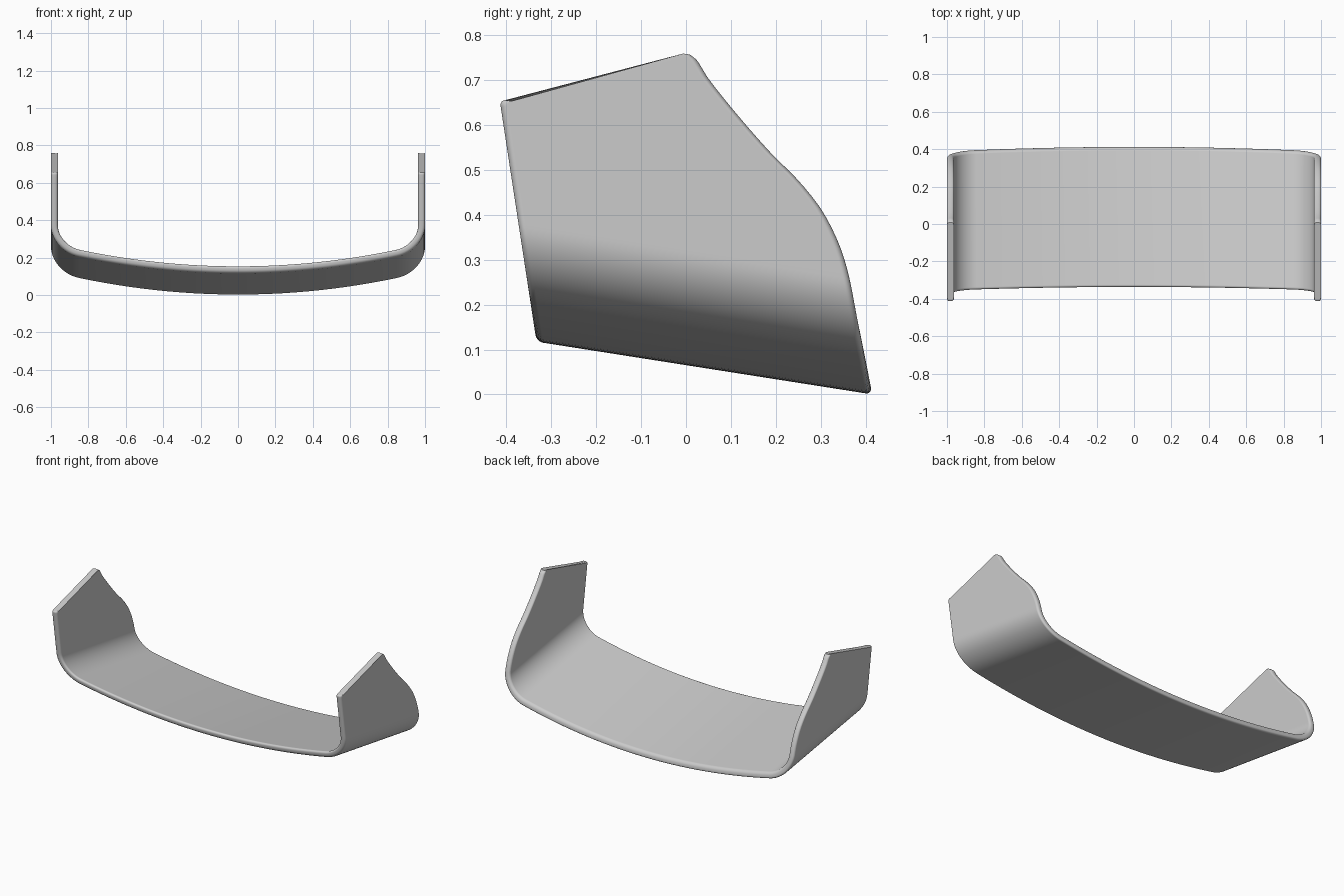
import bpy, bmesh, math
from mathutils import Vector
from mathutils.geometry import interpolate_bezier

if "Cube" in bpy.data.objects:
    bpy.data.objects.remove(bpy.data.objects["Cube"])

SLOPE = 0.157        # drop of the band from front to back
BACK_Y = 0.415
THICK = 0.037
ROUND = 0.015        # rounding of the front and back rims
WALL_H = 0.25        # height where the corner becomes a straight wall
FRONT_TOP, BACK_TOP = 0.527, 0.693

# Back rim of the side walls: (height above the sloped base, y)
BACK = [(0, BACK_Y), (0.15, 0.384), (0.29, 0.353), (0.383, 0.309), (0.448, 0.253),
        (0.504, 0.187), (0.581, 0.109), (0.647, 0.049), (0.683, 0.024), (BACK_TOP, 0.009)]


def tangent(i):
    a, b = BACK[max(i - 1, 0)], BACK[min(i + 1, len(BACK) - 1)]
    return (b[1] - a[1]) / (b[0] - a[0])


def back_y(h):
    """Smooth curve through the rim points."""
    i = 0
    while i < len(BACK) - 2 and h > BACK[i + 1][0]:
        i += 1
    (h0, y0), (h1, y1) = BACK[i], BACK[i + 1]
    w = h1 - h0
    t = (h - h0) / w
    s = 1 - t
    return (y0 * (1 + 2 * t) * s * s + tangent(i) * w * t * s * s
            + y1 * t * t * (3 - 2 * t) - tangent(i + 1) * w * t * t * s)


def front_y(h):
    return -0.333 - 0.156 * h


# Right half of the U section: (x, front height, back height, normal, corner inset)
half = []
for i in range(19):                                   # shallow curved floor
    x = 0.85 * i / 18
    half.append((x, 0.119 * x * x, 0.119 * x * x, Vector((-0.238 * x, 1)).normalized(), 0))
start, end = Vector((0.85, 0.086, 0)), Vector((1, WALL_H, 0))
corner = Vector((1, 0.116, 0))
arc = interpolate_bezier(start, start.lerp(corner, 0.56), end.lerp(corner, 0.56), end, 17)
for i in range(1, 16):                                # rounded corner
    d = arc[i + 1] - arc[i - 1]
    half.append((arc[i].x, arc[i].y, arc[i].y, Vector((-d.y, d.x)).normalized(), 0))
steps = [0.95 * i / 20 for i in range(21)] + [0.96, 0.97, 0.98, 0.99, 0.995, 1]
for f in steps:                                       # upright wall
    k = max(0, 1 - (1 - f) * 0.28 / ROUND)
    inset = ROUND * (1 - math.sqrt(1 - k * k))
    half.append((1, WALL_H + f * (FRONT_TOP - WALL_H), WALL_H + f * (BACK_TOP - WALL_H),
                 Vector((-1, 0)), min(inset, 0.012)))
mirrored = [(-x, a, b, Vector((-n.x, n.y)), c) for x, a, b, n, c in half[:0:-1]]
stations = mirrored + half

# Rim rounding: (depth through the thickness, inset from the edge)
rim = []
for i in range(6):
    a = i / 5 * math.pi / 2
    rim.append((ROUND * (1 - math.cos(a)), ROUND * (1 - math.sin(a))))
rim += [(THICK - d, s) for d, s in reversed(rim)]

# Loft the rounded section along the U
bm = bmesh.new()
rings = []
for x, hf, hb, n, cut in stations:
    ring = []
    for is_front, pts in ((True, rim), (False, rim[::-1])):
        for depth, inset in pts:
            h = (hf if is_front else hb) + n.y * depth
            y = front_y(h) + inset + cut if is_front else back_y(h) - inset
            ring.append(bm.verts.new((x + n.x * depth, y, h + SLOPE * (BACK_Y - y))))
    rings.append(ring)
for a, b in zip(rings, rings[1:]):
    for i in range(len(a)):
        j = (i + 1) % len(a)
        bm.faces.new((a[i], a[j], b[j], b[i]))
bm.faces.new(rings[0])
bm.faces.new(rings[-1][::-1])
bmesh.ops.recalc_face_normals(bm, faces=bm.faces)

mesh = bpy.data.meshes.new("curved_bracket")
bm.to_mesh(mesh)
bm.free()
bracket = bpy.data.objects.new("curved_bracket", mesh)
bpy.context.collection.objects.link(bracket)

# Plain grey finish
grey = bpy.data.materials.new("light_grey")
grey.use_nodes = True
colour = (0.6, 0.6, 0.6, 1)
grey.diffuse_color = colour
grey.node_tree.nodes["Principled BSDF"].inputs["Base Color"].default_value = colour
mesh.materials.append(grey)

# Smooth shading with crisp wall tops
bpy.context.view_layer.objects.active = bracket
bracket.select_set(True)
bpy.ops.object.shade_smooth_by_angle(angle=math.radians(35))
weighted = bracket.modifiers.new("clean_normals", 'WEIGHTED_NORMAL')
weighted.keep_sharp = True
